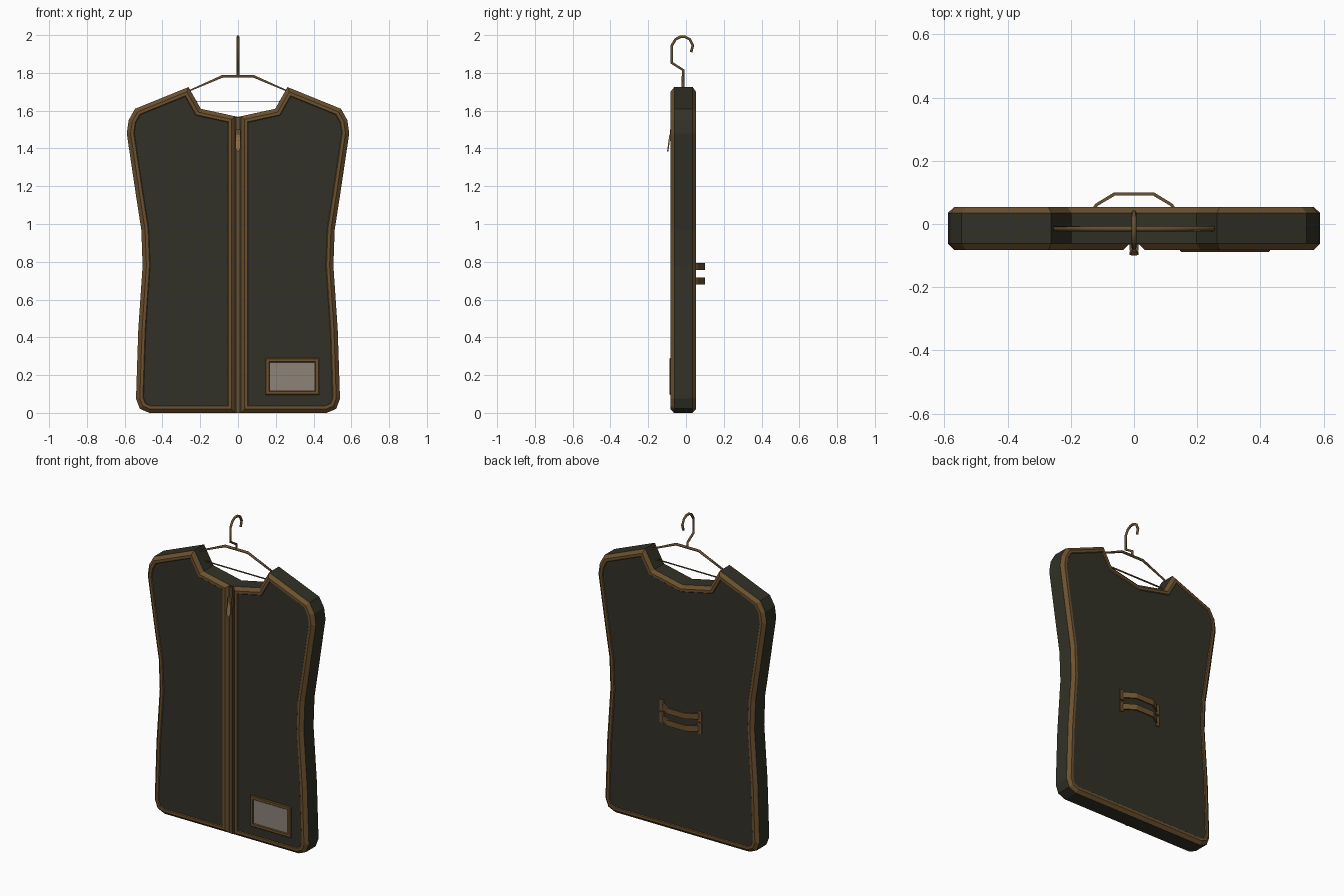
import bpy, bmesh, math
from mathutils import Vector

if "Cube" in bpy.data.objects:
    bpy.data.objects.remove(bpy.data.objects["Cube"])


def mat(name, *rgb):
    m = bpy.data.materials.new(name)
    m.diffuse_color = (*rgb, 1)
    m.use_nodes = True
    m.node_tree.nodes["Principled BSDF"].inputs["Base Color"].default_value = m.diffuse_color
    return m


CLOTH = mat("dark olive cloth", 0.032, 0.031, 0.020)
TRIM = mat("brown trim", 0.150, 0.082, 0.028)
WIRE = mat("bronze wire", 0.130, 0.078, 0.030)
PULL = mat("light bronze", 0.290, 0.160, 0.055)
CARD = mat("grey card", 0.270, 0.225, 0.190)
TAPE = mat("dark zip tape", 0.055, 0.040, 0.022)


def finish(name, bm, mats):
    bmesh.ops.recalc_face_normals(bm, faces=bm.faces)
    me = bpy.data.meshes.new(name)
    bm.to_mesh(me)
    bm.free()
    for m in mats:
        me.materials.append(m)
    ob = bpy.data.objects.new(name, me)
    bpy.context.collection.objects.link(ob)
    return ob


def inset(pts, d):
    """Mitred inward offset of a counter-clockwise outline."""
    out = []
    for i, p in enumerate(pts):
        a, p, b = Vector(pts[i - 1]), Vector(p), Vector(pts[(i + 1) % len(pts)])
        e1, e2 = (p - a).normalized(), (b - p).normalized()
        n1, n2 = Vector((-e1.y, e1.x)), Vector((-e2.y, e2.x))
        out.append(p + (n1 + n2) * d / (1 + n1.dot(n2)))
    return out


def shell(name, outline, layers, mats, side=1):
    """Stack outline loops along y; layers are (inset, y, material of the band)."""
    bm = bmesh.new()
    prev = None
    n = len(outline)
    for d, y, mi in layers:
        loop = [bm.verts.new((side * p[0], y, p[1])) for p in inset(outline, d)]
        if prev:
            for i in range(n):
                j = (i + 1) % n
                bm.faces.new((prev[i], prev[j], loop[j], loop[i])).material_index = mi
        else:
            bm.faces.new(loop)
        prev = loop
    bm.faces.new(prev)
    return finish(name, bm, mats)


def box(name, lo, hi, m):
    bm = bmesh.new()
    bmesh.ops.create_cube(bm, size=1)
    for v in bm.verts:
        v.co = [(a + b) / 2 + c * (b - a) for a, b, c in zip(lo, hi, v.co)]
    return finish(name, bm, [m])


def wire(name, pts, r, m, cyclic=False):
    cu = bpy.data.curves.new(name, 'CURVE')
    cu.dimensions = '3D'
    cu.bevel_depth, cu.bevel_resolution = r, 1
    cu.use_fill_caps = True
    s = cu.splines.new('POLY')
    s.points.add(len(pts) - 1)
    for p, c in zip(s.points, pts):
        p.co = (*c, 1)
    s.use_cyclic_u = cyclic
    tmp = bpy.data.objects.new(name + "_path", cu)
    bpy.context.collection.objects.link(tmp)
    me = bpy.data.meshes.new_from_object(tmp.evaluated_get(bpy.context.evaluated_depsgraph_get()))
    bpy.data.objects.remove(tmp)
    me.materials.clear()
    me.materials.append(m)
    ob = bpy.data.objects.new(name, me)
    bpy.context.collection.objects.link(ob)


# Right-hand outline from hem to neck
side = [(0.47, 0), (0.52, 0.022), (0.54, 0.075), (0.528, 0.44), (0.505, 0.78),
        (0.512, 0.97), (0.54, 1.15), (0.589, 1.48), (0.579, 1.55), (0.545, 1.61),
        (0.262, 1.725), (0.197, 1.61)]
full = side + [(0, 1.567)] + [(-x, z) for x, z in reversed(side)]
half = [(0.014, 0)] + side + [(0.014, 1.570)]

# Bag body with trimmed back
shell("bag_body", full, [(0, -0.062, 0), (0, 0.035, 0), (0.02, 0.053, 1),
                         (0.036, 0.053, 1), (0.040, 0.048, 1)], [CLOTH, TRIM])
# Two trimmed front panels either side of the zip
for s, label in ((-1, "left"), (1, "right")):
    shell("front_panel_" + label, half,
          [(0.002, -0.055, 0), (0, -0.062, 0), (0.02, -0.082, 1),
           (0.036, -0.082, 1), (0.040, -0.077, 1)], [CLOTH, TRIM], s)

# Zip tape, teeth, slider and pull
box("zip_tape", (-0.016, -0.065, 0.002), (0.016, -0.058, 1.562), TAPE)
box("zip_teeth", (-0.006, -0.069, 0.002), (0.006, -0.060, 1.562), TRIM)
box("zip_slider", (-0.014, -0.084, 1.44), (0.014, -0.062, 1.50), WIRE)
leaf = [(-0.005, 1.385), (0.005, 1.385), (0.014, 1.405), (0.014, 1.43), (0.006, 1.475),
        (-0.006, 1.475), (-0.014, 1.43), (-0.014, 1.405)]
pull = shell("zip_pull", leaf, [(0, -0.094, 0), (0, -0.087, 0)], [PULL])
for v in pull.data.vertices:
    v.co.y -= (1.43 - v.co.z) * 0.14

# Card holder on the front
rect = [(0.145, 0.095), (0.43, 0.095), (0.43, 0.29), (0.145, 0.29)]
shell("card_frame", rect, [(0, -0.074, 0), (0, -0.084, 0), (0.004, -0.088, 0),
                           (0.019, -0.088, 0), (0.022, -0.081, 0)], [TRIM])
box("card", (0.169, -0.0825, 0.119), (0.406, -0.076, 0.266), CARD)

# Carry straps on the back with stitched end patches
path = [(-0.135, 0.046), (-0.122, 0.064), (-0.063, 0.1), (0.063, 0.1), (0.122, 0.064), (0.135, 0.046)]
inner = [(0.122, 0.046), (0.114, 0.058), (0.060, 0.090), (-0.060, 0.090), (-0.114, 0.058), (-0.122, 0.046)]
for z, label in ((0.775, "upper"), (0.698, "lower")):
    bm = bmesh.new()
    f = bm.faces.new([bm.verts.new((x, y, z - 0.018)) for x, y in path + inner])
    ext = bmesh.ops.extrude_face_region(bm, geom=[f])
    bmesh.ops.translate(bm, vec=(0, 0, 0.036),
                        verts=[v for v in ext["geom"] if isinstance(v, bmesh.types.BMVert)])
    finish("strap_" + label, bm, [TRIM])
    for s in (-1, 1):
        x = s * 0.134
        box("strap_patch_%s_%s" % (label, "right" if s > 0 else "left"),
            (x - 0.013, 0.046, z - 0.033), (x + 0.013, 0.054, z + 0.033), TRIM)

# Wire hanger and hook
Y = -0.015
wire("hanger_frame", [(x, Y, z) for x, z in ((-0.385, 1.65), (-0.08, 1.783), (0.08, 1.783), (0.385, 1.65))],
     0.008, WIRE, True)
wire("hanger_hook", [(0, y, z) for y, z in (
    (Y, 1.78), (Y, 1.815), (-0.075, 1.853), (-0.075, 1.945), (-0.055, 1.978), (-0.03, 1.991),
    (-0.005, 1.991), (0.02, 1.978), (0.036, 1.945), (0.027, 1.91))], 0.008, WIRE)
